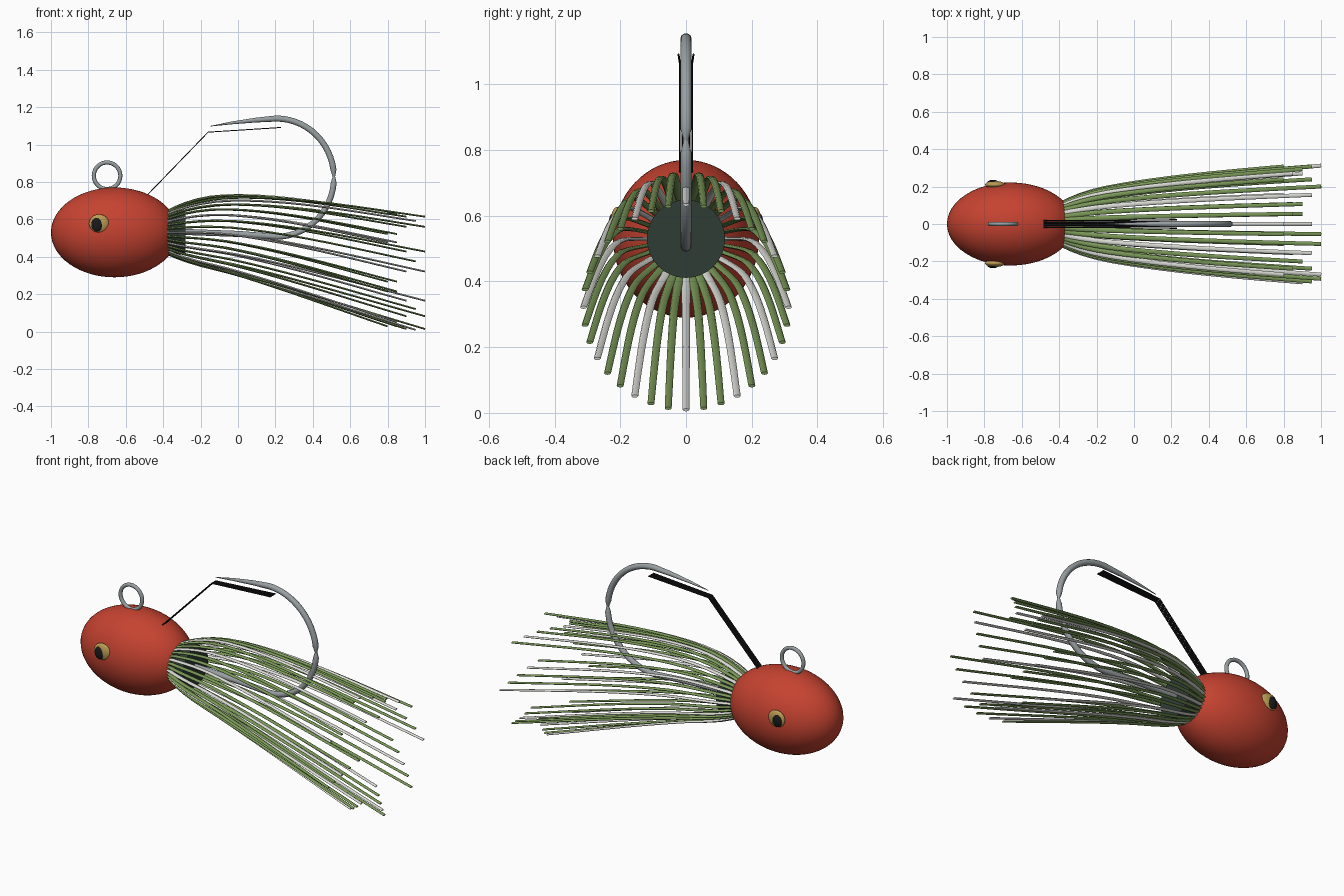
import bpy
from math import sin, cos, pi
from mathutils import Vector

if "Cube" in bpy.data.objects:
    bpy.data.objects.remove(bpy.data.objects["Cube"])


def material(name, rgb):
    m = bpy.data.materials.new(name)
    m.diffuse_color = (*rgb, 1)
    m.use_nodes = True
    m.node_tree.nodes["Principled BSDF"].inputs["Base Color"].default_value = m.diffuse_color
    return m


RED = material("head_red", (0.56, 0.055, 0.03))
GREEN = material("strand_green", (0.2, 0.32, 0.1))
WHITE = material("strand_white", (0.72, 0.72, 0.68))
DARK = material("collar_dark", (0.03, 0.045, 0.035))
BLACK = material("black", (0.01, 0.01, 0.01))
GOLD = material("eye_gold", (0.5, 0.33, 0.09))
STEEL = material("steel", (0.32, 0.35, 0.36))


def finish(name, mat):
    ob = bpy.context.object
    ob.name = name
    ob.data.materials.clear()
    ob.data.materials.append(mat)
    bpy.ops.object.shade_smooth_by_angle(angle=0.7)
    return ob


def activate(ob):
    bpy.context.collection.objects.link(ob)
    bpy.ops.object.select_all(action='DESELECT')
    ob.select_set(True)
    bpy.context.view_layer.objects.active = ob


def ellipsoid(name, loc, size, mat, seg=32, rings=20):
    bpy.ops.mesh.primitive_uv_sphere_add(segments=seg, ring_count=rings, location=loc)
    bpy.context.object.scale = size
    bpy.ops.object.transform_apply(location=False, rotation=False, scale=True)
    return finish(name, mat)


def tubes(name, paths, mat, res=2):
    """Round tubes; each path is a list of (x, y, z, radius)."""
    cu = bpy.data.curves.new(name, 'CURVE')
    cu.dimensions = '3D'
    cu.bevel_depth = 1.0
    cu.bevel_resolution = res
    cu.use_fill_caps = True
    for path in paths:
        sp = cu.splines.new('POLY')
        sp.points.add(len(path) - 1)
        for p, (x, y, z, r) in zip(sp.points, path):
            p.co = (x, y, z, 1)
            p.radius = r
    activate(bpy.data.objects.new(name, cu))
    bpy.ops.object.convert(target='MESH')
    return finish(name, mat)


def ribbons(name, paths, mat, sides=8):
    """Flattened strands, wide along y; each path is a list of (point, half_width)."""
    verts, faces = [], []
    for path in paths:
        base = len(verts)
        for k, (p, w) in enumerate(path):
            tangent = path[min(k + 1, len(path) - 1)][0] - path[max(k - 1, 0)][0]
            normal = tangent.cross(Vector((0, 1, 0))).normalized()
            wide = normal.cross(tangent).normalized()
            for j in range(sides):
                a = 2 * pi * j / sides
                verts.append(p + wide * w * cos(a) + normal * 0.45 * w * sin(a))
        for k in range(len(path) - 1):
            o = base + k * sides
            for j in range(sides):
                n = (j + 1) % sides
                faces.append((o + j, o + n, o + sides + n, o + sides + j))
        faces.append(tuple(range(base + sides - 1, base - 1, -1)))
        faces.append(tuple(range(len(verts) - sides, len(verts))))
    me = bpy.data.meshes.new(name)
    me.from_pydata(verts, [], faces)
    activate(bpy.data.objects.new(name, me))
    bpy.ops.object.mode_set(mode='EDIT')
    bpy.ops.mesh.select_all(action='SELECT')
    bpy.ops.mesh.normals_make_consistent(inside=False)
    bpy.ops.object.mode_set(mode='OBJECT')
    return finish(name, mat)


def ease(t, knots):
    """Smooth curve through knots (t, value, slope)."""
    for (t0, v0, m0), (t1, v1, m1) in zip(knots, knots[1:]):
        if t <= t1 + 1e-6:
            h = t1 - t0
            s = (t - t0) / h
            return ((1 + 2 * s) * (1 - s) ** 2 * v0 + s * (1 - s) ** 2 * h * m0
                    + s * s * (3 - 2 * s) * v1 + s * s * (s - 1) * h * m1)


# Head and the eyes on both sides
ellipsoid("head", (-0.66, 0, 0.53), (0.34, 0.222, 0.24), RED, 48, 32)
for side, s in (("front", -1), ("back", 1)):
    ellipsoid("eye_" + side, (-0.743, s * 0.21, 0.578), (0.053, 0.02, 0.049), GOLD)
    ellipsoid("pupil_" + side, (-0.754, s * 0.222, 0.572), (0.03, 0.014, 0.037), BLACK)

# Line tie ring
bpy.ops.mesh.primitive_torus_add(location=(-0.70, 0, 0.833), rotation=(pi / 2, 0, 0),
                                 major_radius=0.071, minor_radius=0.011,
                                 major_segments=36, minor_segments=10)
finish("line_tie", STEEL)

# Collar behind the head
bpy.ops.mesh.primitive_cylinder_add(vertices=32, radius=0.119, depth=0.12,
                                    location=(-0.34, 0, 0.53), rotation=(0, pi / 2, 0))
finish("collar", DARK)


# Hook: shank with lower bend, then upper bend with tapered point
def bend(a):
    return 0.205 + 0.308 * cos(a), 0, 0.823 + 0.316 * sin(a)


N = 14
lower = [(-0.35, 0, 0.535, 0.017), (0.0, 0, 0.522, 0.017)]
upper = []
for i in range(N + 1):
    t = i / N
    lower.append((*bend(-pi / 2 + t * (pi / 2 + 0.02)), 0.007 if i == N else 0.0165))
    upper.append((*bend(0.02 + t * (pi / 2 - 0.02)), 0.007 if i == 0 else 0.017))
upper += [(0.1, 0, 1.131, 0.0135), (-0.03, 0, 1.116, 0.008), (-0.148, 0, 1.098, 0.0015)]
tubes("hook_shank", [lower], STEEL, 3)
tubes("hook_point", [upper], STEEL, 3)

# Weed guard: a flat row of bent bristles
guard = []
for i in range(6):
    y = (i - 2.5) * 0.0076
    guard.append([(-0.51, y, 0.704, 0.003), (-0.16, y, 1.066, 0.003),
                  (0.23, y * 1.2, 1.091, 0.003)])
tubes("weed_guard", guard, BLACK, 1)

# Skirt: 36 drooping strands counted from the top, every third one white
STEPS = 14
SPREAD = [(0, 0.113, 0.65), (0.28, 0.213, 0.2), (1, 0.312, 0.11)]
DROOP = [(0, 0, 0), (0.28, 0.014, 0.17), (1, 0.209, 0.3)]
green, white = [], []
for i in range(36):
    a = i * 2 * pi / 36
    end = 0.8 + 0.05 * (i % 5)
    path = []
    for k in range(STEPS + 1):
        t = (k / STEPS) ** 1.3
        r = ease(t, SPREAD)
        path.append((Vector((-0.38 + (end + 0.38) * t, r * sin(a),
                             0.53 + r * cos(a) - ease(t, DROOP))), 0.0135 - 0.003 * t))
    (white if i % 3 == 0 else green).append(path)
ribbons("skirt_green", green, GREEN)
ribbons("skirt_white", white, WHITE)
